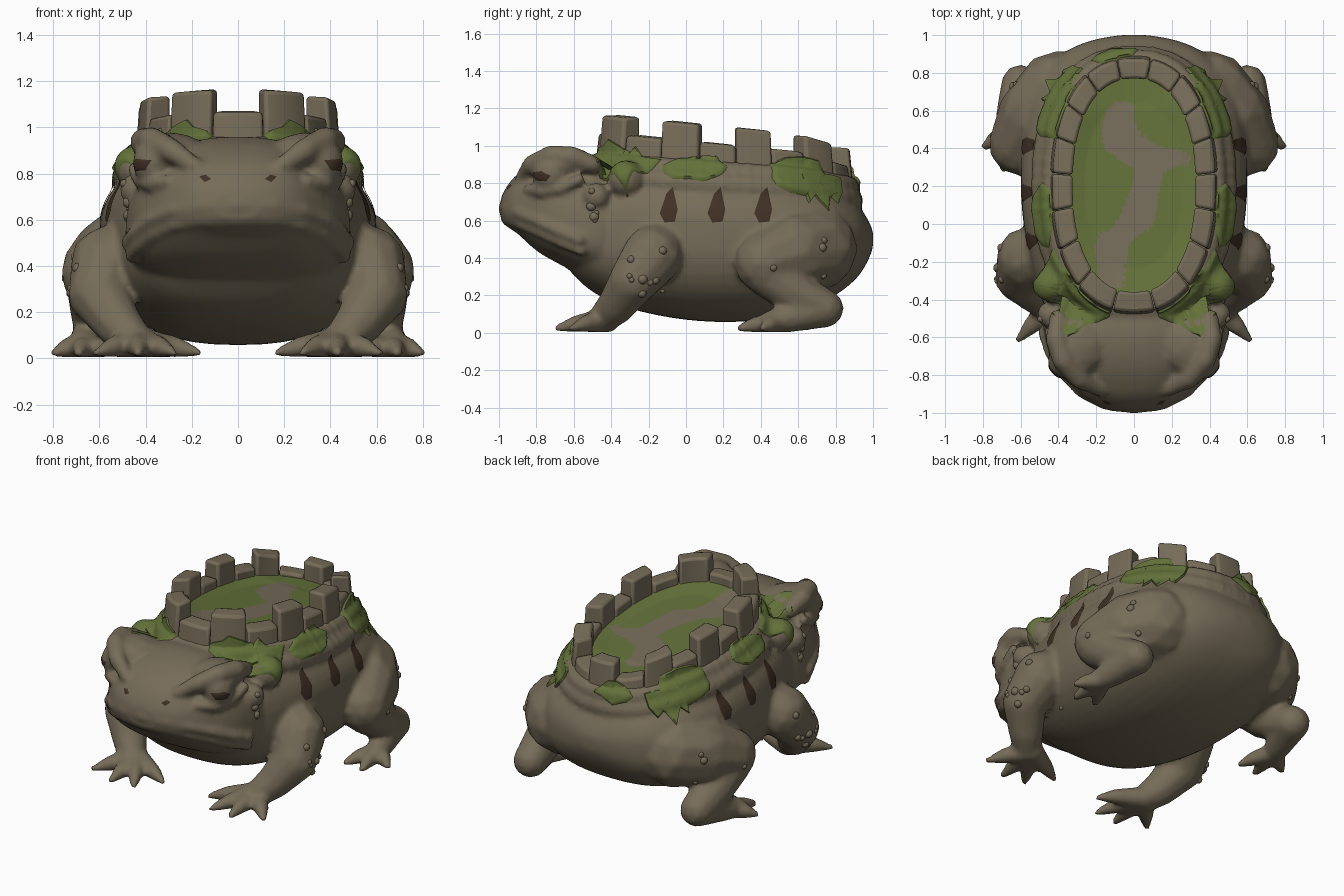
import bpy, bmesh, math, random
from mathutils import Vector
from mathutils.bvhtree import BVHTree

if "Cube" in bpy.data.objects:
    bpy.data.objects.remove(bpy.data.objects["Cube"])

random.seed(4)

def material(name, rgb):
    m = bpy.data.materials.new(name)
    m.diffuse_color = (*rgb, 1)
    m.use_nodes = True
    m.node_tree.nodes["Principled BSDF"].inputs["Base Color"].default_value = m.diffuse_color
    return m

STONE = material("stone brown", (0.180, 0.149, 0.098))
MOSS = material("moss green", (0.125, 0.165, 0.042))
DARK = material("dark brown", (0.050, 0.030, 0.018))

def finish(bm, name, mats, angle=40):
    bmesh.ops.recalc_face_normals(bm, faces=bm.faces)
    me = bpy.data.meshes.new(name)
    bm.to_mesh(me)
    bm.free()
    for m in mats:
        me.materials.append(m)
    ob = bpy.data.objects.new(name, me)
    bpy.context.collection.objects.link(ob)
    bpy.ops.object.select_all(action='DESELECT')
    ob.select_set(True)
    bpy.context.view_layer.objects.active = ob
    bpy.ops.object.shade_smooth_by_angle(angle=math.radians(angle))
    return ob

def spow(v, p):
    return math.copysign(abs(v) ** p, v)

def spline(pts, steps=4):
    """Smooth curve through points of any size."""
    vs = [Vector(p) for p in pts]
    out = []
    for i in range(len(vs) - 1):
        a, b, c, d = vs[max(i - 1, 0)], vs[i], vs[i + 1], vs[min(i + 2, len(vs) - 1)]
        for k in range(steps):
            t = k / steps
            out.append(b + (c - a) * (t / 2) + (a * 2 - b * 5 + c * 4 - d) * (t * t / 2)
                       + (b * 3 - a - c * 3 + d) * (t ** 3 / 2))
    return out + [vs[-1]]

def loft(bm, stations, p=0.82, ptop=0.82, n=48):
    """Stations are (y, half width, bottom, widest height, top)."""
    rings = []
    for y, w, zb, zm, zt in spline(stations):
        ring = []
        for i in range(n):
            a = math.tau * i / n
            s = spow(math.sin(a), ptop if math.sin(a) > 0 else p)
            ring.append(bm.verts.new((w * spow(math.cos(a), p), y, zm + s * ((zt - zm) if s > 0 else (zm - zb)))))
        rings.append(ring)
    for a, b in zip(rings, rings[1:]):
        for i in range(n):
            bm.faces.new((a[i], a[(i + 1) % n], b[(i + 1) % n], b[i]))
    bm.faces.new(rings[0][::-1])
    bm.faces.new(rings[-1])

# one unit ball, copied wherever a ball is needed
tmp = bmesh.new()
bmesh.ops.create_icosphere(tmp, subdivisions=2, radius=1)
BALL_V = [v.co.copy() for v in tmp.verts]
BALL_F = [[v.index for v in f.verts] for f in tmp.faces]
tmp.free()

def ball(bm, c, r, scale=(1, 1, 1)):
    vs = [bm.verts.new([c[k] + r * scale[k] * v[k] for k in range(3)]) for v in BALL_V]
    for f in BALL_F:
        bm.faces.new([vs[i] for i in f])

def limb(bm, pts, steps=7, mirror=True):
    """Rounded chain through (x, y, z, radius) points."""
    for a, b in zip(pts, pts[1:]):
        for k in range(steps + 1):
            x, y, z, r = Vector(a).lerp(Vector(b), k / steps)
            for s in ((1, -1) if mirror else (1,)):
                ball(bm, (s * x, y, z), r)

def oval(t, a, b):
    """Point on the wall's plan, t = 0 at the rear."""
    return a * spow(math.sin(t), 0.86), 0.205 + b * spow(math.cos(t), 0.9)

# Skin: body and head lofts, limbs and face ridges fused together
bm = bmesh.new()
loft(bm, [(-.62, .34, .33, .5, .78), (-.5, .44, .22, .49, .86), (-.3, .52, .13, .5, .91), (0, .585, .07, .52, .90),
          (.3, .6, .06, .52, .87), (.55, .58, .1, .5, .84), (.76, .51, .18, .48, .79), (.9, .38, .28, .48, .7),
          (.97, .23, .38, .49, .61), (1.0, .07, .46, .5, .54)], .82, .72)
loft(bm, [(-.99, .1, .6, .66, .72), (-.96, .2, .57, .65, .78), (-.9, .29, .53, .63, .85), (-.8, .375, .44, .6, .91),
          (-.7, .44, .38, .56, .945), (-.58, .475, .32, .54, .96), (-.45, .485, .28, .52, .94), (-.3, .42, .28, .52, .89)])
LIP = [(0, -.975, .665), (.15, -.955, .663), (.28, -.89, .64), (.38, -.785, .595), (.445, -.68, .545), (.48, -.57, .5)]
limb(bm, [(*p, .032) for p in LIP], 8)
limb(bm, [(x * .97, y * .985, z - .062, .028) for x, y, z in LIP], 8)
# brow, eye and lower lid
limb(bm, [(.18, -.88, .83, .035), (.29, -.82, .90, .055), (.375, -.72, .945, .06), (.41, -.61, .94, .06), (.40, -.5, .9, .05)])
limb(bm, [(.30, -.85, .77, .025), (.385, -.78, .755, .03), (.43, -.67, .77, .03), (.45, -.57, .82, .03)])
for s in (1, -1):
    ball(bm, (s * .355, -.72, .85), .105)
    ball(bm, (s * .3, -.64, .9), .16, (1, 1, .5))
    ball(bm, (s * .44, -.48, .73), .075)
    ball(bm, (s * .43, -.32, .82), .1)
# front legs and toes
limb(bm, [(.48, -.14, .46, .15), (.565, -.18, .41, .165), (.605, -.28, .28, .135),
          (.52, -.37, .15, .105), (.44, -.45, .07, .08)])
for x, y in ((.17, -.53), (.28, -.67), (.43, -.69), (.61, -.61)):
    limb(bm, [(.43, -.42, .07, .07), (.43 * .4 + x * .6, -.42 * .4 + y * .6, .05, .048), (x, y, .025, .02)])
# hind legs and toes
limb(bm, [(.40, .69, .45, .23), (.5, .58, .43, .22), (.605, .42, .375, .165)])
limb(bm, [(.62, .43, .32, .13), (.61, .6, .2, .12), (.6, .74, .13, .105), (.65, .55, .08, .08), (.68, .45, .06, .06)])
for x, y in ((.56, .31), (.69, .29), (.79, .41)):
    limb(bm, [(.66, .5, .06, .06), (.66 * .4 + x * .6, .5 * .4 + y * .6, .045, .045), (x, y, .025, .022)])
# sloping shoulder that carries the wall
for a, b, z, r in ((.475, .67, .80, .075), (.435, .665, .875, .06)):
    ring = [oval(math.tau * i / 40, a, b) for i in range(41)]
    limb(bm, [(x, y, z - .07 * y - .12 * max(0, y - .6), r) for x, y in ring], 2, False)
skin = finish(bm, "toad_skin", [STONE], 50)
mod = skin.modifiers.new("fuse", 'REMESH')
mod.mode = 'VOXEL'
mod.voxel_size = 0.0165
mod.use_smooth_shade = True
mod = skin.modifiers.new("soften", 'SMOOTH')
mod.factor = 0.5
mod.iterations = 4
for m in ("fuse", "soften"):
    bpy.ops.object.modifier_apply(modifier=m)
for v in skin.data.vertices:
    v.co.z = max(v.co.z, 0.005)      # flat soles

# Castle wall: 18 stones, every second one a merlon, wider towards the front
dense = [i * math.tau / 2000 for i in range(2001)]
length = [0.0]
for a, b in zip(dense, dense[1:]):
    length.append(length[-1] + (Vector(oval(b, .38, .62)) - Vector(oval(a, .38, .62))).length)

def at(f):
    """Angle at a fraction of the way round the wall."""
    f = ((f - .018 * math.sin(math.tau * f)) % 1) * length[-1]
    return dense[min(range(2001), key=lambda i: abs(length[i] - f))]

def wall_top(y):
    return 1.03 - .09 * y - .2 * max(0, y - .6)

bm = bmesh.new()
for i in range(18):
    rings = []
    for k in range(6):
        t = at((i - .49 + .98 * k / 5) / 18)
        (xi, yi), (xo, yo), (xb, yb) = oval(t, .325, .565), oval(t, .43, .67), oval(t, .455, .70)
        h = wall_top(yo) + (.095 if i % 2 == 0 else 0)
        base = .76 - .1 * yo
        rings.append([bm.verts.new(c) for c in ((xi, yi, base), (xb, yb, base), (xo, yo, h - .005), (xi, yi, h))])
    for a, b in zip(rings, rings[1:]):
        for j in range(4):
            bm.faces.new((a[j], a[(j + 1) % 4], b[(j + 1) % 4], b[j]))
    bm.faces.new(rings[0])
    bm.faces.new(rings[-1])
wall = finish(bm, "castle_wall", [STONE], 35)
bev = wall.modifiers.new("worn edges", 'BEVEL')
bev.width = .016
bev.segments = 2
bev.limit_method = 'ANGLE'
bev.angle_limit = math.radians(40)
bpy.ops.object.modifier_apply(modifier="worn edges")

# Courtyard floor: mossy, with a winding bare path given as (y, left, right)
PATH = spline([(.65, -.1, -.04), (.6, -.15, .0), (.5, -.17, .02), (.42, -.16, .12), (.38, -.13, .28), (.32, -.05, .29),
               (.28, 0, .17), (.15, -.03, .13), (.0, -.1, .1), (-.08, -.2, .0), (-.2, -.2, -.04), (-.34, -.17, -.06)])
bm = bmesh.new()
rings = []
for r in range(1, 41):
    f = r / 40
    ring = []
    for i in range(112):
        x, y = oval(math.tau * i / 112, .345 * f, .585 * f)
        ring.append(bm.verts.new((x, y, .955 - .1 * y - .15 * max(0, y - .6) + (.025 * max(0, f - .75) / .25))))
    rings.append(ring)
bm.faces.new(rings[0])
for a, b in zip(rings, rings[1:]):
    for i in range(112):
        bm.faces.new((a[i], a[(i + 1) % 112], b[(i + 1) % 112], b[i]))
for f in bm.faces:
    x, y, _ = f.calc_center_median()
    _, left, right = min(PATH, key=lambda q: abs(q[0] - y))
    f.material_index = 0 if left < x < right and -.34 < y < .65 else 1
finish(bm, "courtyard_floor", [STONE, MOSS])

# Patches draped over the skin and wall
def tree_of(*obs):
    vs, fs = [], []
    for o in obs:
        k = len(vs)
        vs += [v.co.copy() for v in o.data.vertices]
        fs += [[k + i for i in p.vertices] for p in o.data.polygons]
    return BVHTree.FromPolygons(vs, fs)

skin_tree, all_tree = tree_of(skin), tree_of(skin, wall)

def patch(bm, tree, c, n, outline, thick, tuck, rings=8, sides=(1, -1)):
    n, c = Vector(n).normalized(), Vector(c)
    u = Vector((0, 0, 1)).cross(n).normalized()
    v = n.cross(u)
    edge = []
    for a, b in zip(outline, outline[1:] + outline[:1]):
        edge += [Vector(a).lerp(Vector(b), k / 4) for k in range(4)]
    for s in sides:
        def drop(q, off):
            p = c + u * q.x + v * q.y
            hit = tree.ray_cast(p + n * .5, -n)[0]
            if hit is None:
                hit = tree.find_nearest(p)[0]
            hit = hit + n * off
            return bm.verts.new((s * hit.x, hit.y, hit.z))
        mid = drop(Vector((0, 0)), thick)
        last = None
        for r in range(1, rings + 1):
            ring = [drop(e * (r / rings), thick if r < rings else tuck) for e in edge]
            for i in range(len(ring)):
                j = (i + 1) % len(ring)
                bm.faces.new((last[i], ring[i], ring[j], last[j]) if last else (mid, ring[i], ring[j]))
            last = ring

def blob(ru, rv, n=13, low=.7):
    return [(ru * k * math.cos(math.tau * i / n), rv * k * math.sin(math.tau * i / n))
            for i in range(n) for k in [random.uniform(low, 1.1)]]

# arrow slits in the flanks
bm = bmesh.new()
slit = [(-.05, -.04), (-.025, -.09), (.03, -.085), (.045, -.02), (.02, .1), (-.015, .065)]
for y in (-.09, .165, .415):
    patch(bm, skin_tree, (.5, y, .68), (1, 0, 0), slit, .005, .003)
finish(bm, "arrow_slits", [DARK])

# pupils and nostrils
bm = bmesh.new()
patch(bm, skin_tree, (.42, -.78, .84), (.75, -.66, 0), [(-.06, .018), (-.03, -.025), (.04, -.03), (.065, 0), (.02, .025)], .006, .003, 3)
patch(bm, skin_tree, (.14, -.93, .775), (.15, -1, .1), [(-.028, 0), (0, -.014), (.028, .012), (0, .02)], .005, .003, 2)
finish(bm, "pupils_and_nostrils", [DARK])

# moss clumps hanging below the wall
bm = bmesh.new()
star = [(-.18, .06), (-.13, .15), (-.03, .1), (.04, .15), (.09, .08), (.2, .05), (.13, -.04), (.06, -.06), (.02, -.17), (-.05, -.08), (-.14, -.05)]
drip = [(-.1, .1), (.14, .1), (.13, -.02), (.07, -.05), (.03, -.14), (-.03, -.04), (-.08, -.09)]
tuft = [(-.1, .05), (0, .08), (.09, .05), (.06, -.04), (.0, -.1), (-.06, -.02)]
for c, n, outline in (((.46, -.33, .91), (.85, -.15, .5), star), ((.46, .07, .87), (.8, 0, .6), blob(.2, .11)),
                      ((.44, .62, .85), (.85, .25, .45), blob(.22, .12)), ((.44, .72, .78), (.85, .4, .35), drip),
                      ((.28, -.44, .97), (.25, -.75, .6), blob(.16, .1)), ((.36, .8, .79), (.5, .75, .45), tuft)):
    patch(bm, all_tree, c, n, outline, .014, -.008)
patch(bm, all_tree, (-.1, .9, .82), (-.1, .8, .6), blob(.13, .08), .014, -.008, 8, (1,))
finish(bm, "moss_clumps", [MOSS], 60)

# Warts scattered over the legs and cheeks
bm = bmesh.new()
for y0, y1, z0, z1, n in ((-.35, -.1, .2, .45, 9), (.35, .75, .3, .55, 4), (-.52, -.42, .6, .8, 5)):
    for _ in range(n):
        o = Vector((1.2, random.uniform(y0, y1), random.uniform(z0, z1)))
        hit = skin_tree.ray_cast(o, Vector((-1, 0, 0)))[0]
        r = random.uniform(.014, .028)
        if hit:
            for s in (1, -1):
                ball(bm, (s * (hit.x - r * .4), hit.y, hit.z), r)
finish(bm, "warts", [STONE], 60)
